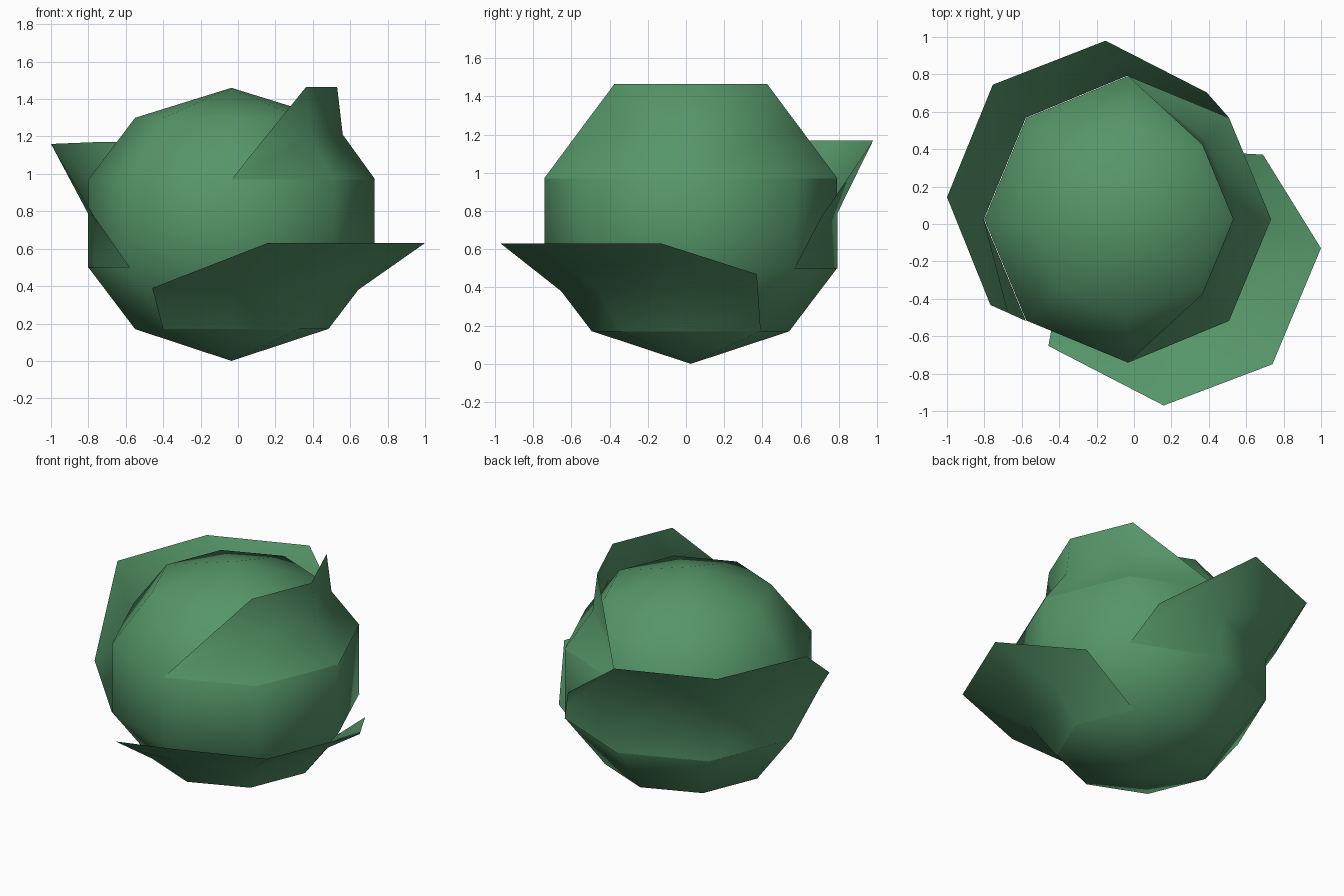
import bpy, math
from mathutils import Vector

if "Cube" in bpy.data.objects:
    bpy.data.objects.remove(bpy.data.objects["Cube"])

CX, CY = -0.035, 0.025
green = bpy.data.materials.new("leaf green")
green.diffuse_color = (0.092, 0.305, 0.142, 1)
green.use_nodes = True
green.node_tree.nodes["Principled BSDF"].inputs["Base Color"].default_value = green.diffuse_color


def polar(deg, r, z):
    a = math.radians(deg)
    return Vector((CX + r * math.cos(a), CY + r * math.sin(a), z))


def make(name, verts, faces):
    me = bpy.data.meshes.new(name)
    me.from_pydata([tuple(v) for v in verts], [], faces)
    me.materials.append(green)
    me.polygons.foreach_set("use_smooth", [True] * len(me.polygons))
    ob = bpy.data.objects.new(name, me)
    bpy.context.collection.objects.link(ob)
    return ob


# Round head: eight-sided low-poly ball, pole to pole
RINGS = [(0.515, 0.17), (0.765, 0.50), (0.765, 0.97), (0.515, 1.30)]
N = 8
verts = [polar(k * 45, r, z) for r, z in RINGS for k in range(N)]
verts += [Vector((CX, CY, 0.0)), Vector((CX, CY, 1.46))]
faces = []
for k in range(N):
    n = (k + 1) % N
    faces.append((32, n, k))
    faces.append((33, 24 + k, 24 + n))
    for i in range(3):
        faces.append((i * N + k, i * N + n, i * N + N + n, i * N + N + k))
make("head", verts, faces)


# Leaf: half wrap that hugs the head, then flares to a rim
def leaf(name, facing, base, mid, rim):
    off = 0.003
    low = [polar(facing + a, base[0] + off, base[1]) for a in (-90, -45, 0, 45, 90)]
    top = [polar(facing + a, r, z) for a, r, z in rim]
    middle = [polar(facing + a, mid[0] + off, mid[1]) for a in (-90, -45, 0, 45, 90)]
    for e in (0, 4):
        middle[e] = (low[e] + top[e]) / 2
    rows = low + middle + top
    quads = [(i * 5 + k, i * 5 + k + 1, i * 5 + k + 6, i * 5 + k + 5)
             for i in range(2) for k in range(4)]
    make(name, rows, quads)


leaf("upper_leaf", 0, (0.765, 0.97), (0.592, 1.21),
     [(-71, 0.616, 1.22), (-45, 0.565, 1.465), (0, 0.565, 1.465),
      (45, 0.565, 1.465), (71, 0.616, 1.22)])
leaf("middle_leaf", 135, (0.765, 0.50), (0.765, 0.79),
     [(-77, 0.80, 0.76), (-38, 0.962, 1.17), (0, 1.018, 1.17),
      (38, 0.972, 1.16), (77, 0.864, 0.77)])
leaf("lower_leaf", -45, (0.515, 0.17), (0.675, 0.38),
     [(-77, 0.798, 0.39), (-34, 1.014, 0.63), (0, 1.096, 0.63),
      (36.5, 1.046, 0.63), (70.5, 0.803, 0.47)])
